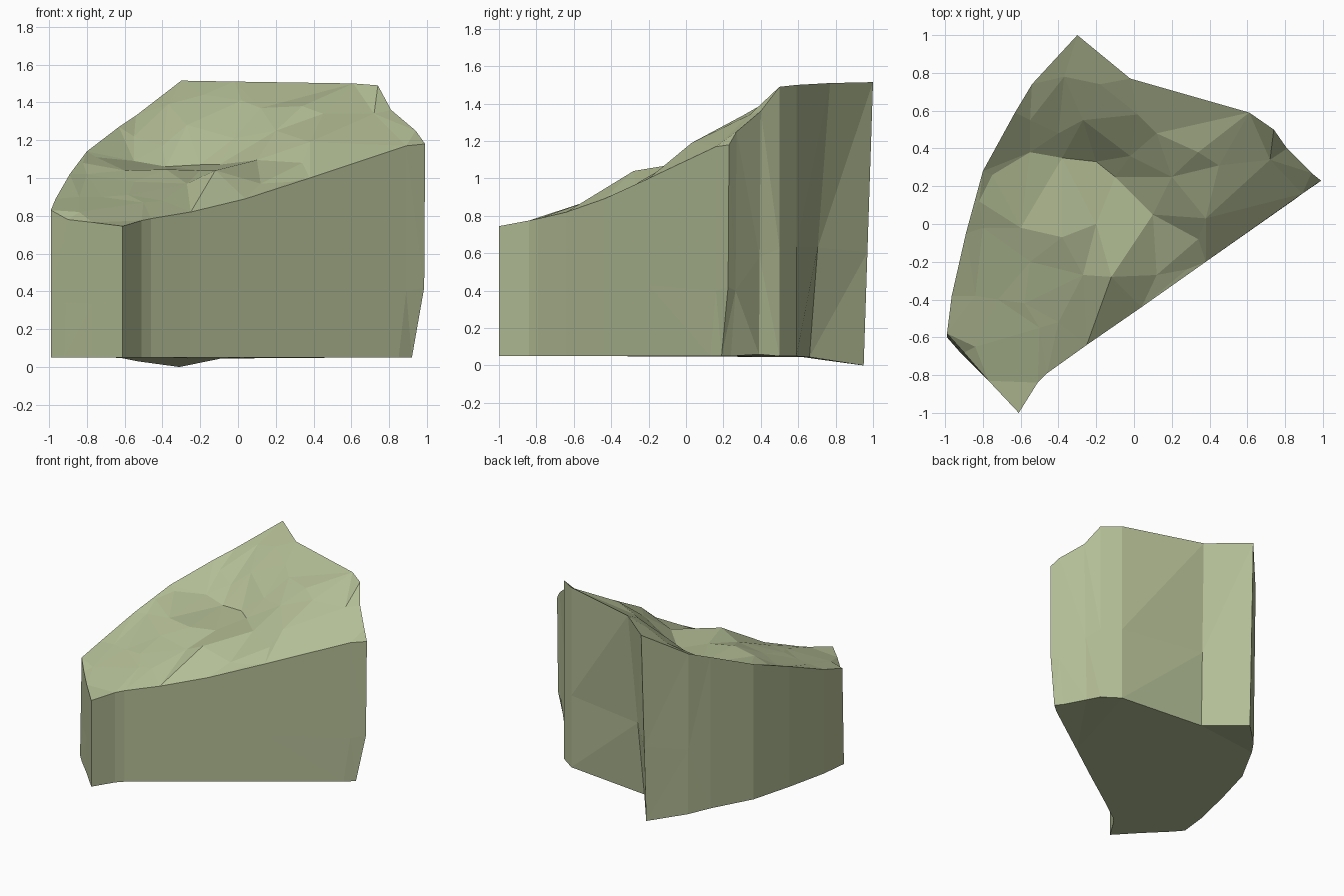
import bpy, bmesh
from mathutils import Vector
from mathutils.geometry import delaunay_2d_cdt

# Top rim of the cliff block, counter-clockwise from the front corner
rim = [(-.61, -1, .745), (-.51, -.84, .775), (-.46, -.79, .785), (-.25, -.64, .82),
       (.04, -.44, .89), (.38, -.2, 1.0), (.89, .16, 1.17), (.99, .23, 1.18),
       (.94, .27, 1.25), (.81, .4, 1.36), (.74, .5, 1.49), (.61, .59, 1.5),
       (-.02, .77, 1.51), (-.3, 1, 1.515), (-.54, .74, 1.33), (-.63, .59, 1.27),
       (-.8, .28, 1.14), (-.89, -.05, 1.02), (-.965, -.38, .89), (-.99, -.58, .83),
       (-.9, -.68, .78), (-.77, -.83, .765)]

# Foot of the block: same outline, with the points that lean in or out
foot_changes = {6: (.85, .13, .05), 7: (.92, .19, .05), 8: (.88, .24, .05),
                9: (.78, .39, .06), 12: (-.09, .66, .045), 13: (-.31, .95, 0),
                14: (-.53, .73, .03), 19: (-.99, -.6, .05), 20: (-.92, -.68, .05)}
# Waist points where the wall breaks before tapering to the foot
waist_changes = {6: (.89, .16, .4), 7: (.985, .225, .42), 8: (.935, .265, .4)}

# Rough ground inside the rim: lower shelf, flat ledge, right slope, back slope
lower_shelf = [(-.84, -.65, .82), (-.5, -.55, .87), (-.4, -.52, .88), (-.58, -.42, .91),
               (-.72, -.4, .9), (-.84, -.38, .9), (-.55, -.2, .98), (-.27, -.27, .97),
               (-.8, -.02, 1.02), (-.6, -.02, 1.04), (-.82, .12, 1.08), (-.75, .26, 1.11)]
ledge = [(-.12, -.28, 1.04), (-.38, -.07, 1.045), (.1, .05, 1.095), (-.55, .38, 1.09),
         (-.38, .35, 1.06), (-.2, .33, 1.07), (-.1, .25, 1.07), (-.2, 0, 1.04)]
right_slope = [(.12, -.27, .97), (.28, -.24, .98), (.34, -.08, 1.08), (.38, .03, 1.19),
               (.2, .25, 1.25), (.45, .31, 1.34), (.72, .34, 1.34), (.34, .38, 1.38)]
back_slope = [(-.4, .48, 1.17), (-.37, .78, 1.39), (-.27, .55, 1.28), (-.18, .74, 1.44),
              (.02, .58, 1.41), (.12, .48, 1.37), (-.02, .36, 1.21), (-.55, .55, 1.22)]

n = len(rim)
bm = bmesh.new()

# Top surface, triangulated inside the rim
top = rim + lower_shelf + ledge + right_slope + back_slope
tv = [bm.verts.new(p) for p in top]
loop = [(i, (i + 1) % n) for i in range(n)]
_, _, tris, orig, _, _ = delaunay_2d_cdt([Vector(p[:2]) for p in top], loop, [], 1, 1e-5)
for t in tris:
    bm.faces.new([tv[orig[i][0]] for i in t])

# Walls: rim to waist to foot
waist = [bm.verts.new(waist_changes.get(i, Vector(p).lerp(
    Vector(foot_changes.get(i, (p[0], p[1], .05))), .6))) for i, p in enumerate(rim)]
foot = [bm.verts.new(foot_changes.get(i, (p[0], p[1], .05))) for i, p in enumerate(rim)]
for upper, lower in ((tv, waist), (waist, foot)):
    for i, j in loop:
        bm.faces.new((lower[i], lower[j], upper[j], upper[i]))

# Underside
bm.faces.new(foot[::-1])
bmesh.ops.triangulate(bm, faces=bm.faces[:])
bmesh.ops.recalc_face_normals(bm, faces=bm.faces[:])

mesh = bpy.data.meshes.new("cliff_block")
bm.to_mesh(mesh)
bm.free()
mat = bpy.data.materials.new("mossy_stone")
mat.diffuse_color = (.45, .51, .3, 1)
mesh.materials.append(mat)
bpy.context.collection.objects.link(bpy.data.objects.new("cliff_block", mesh))
